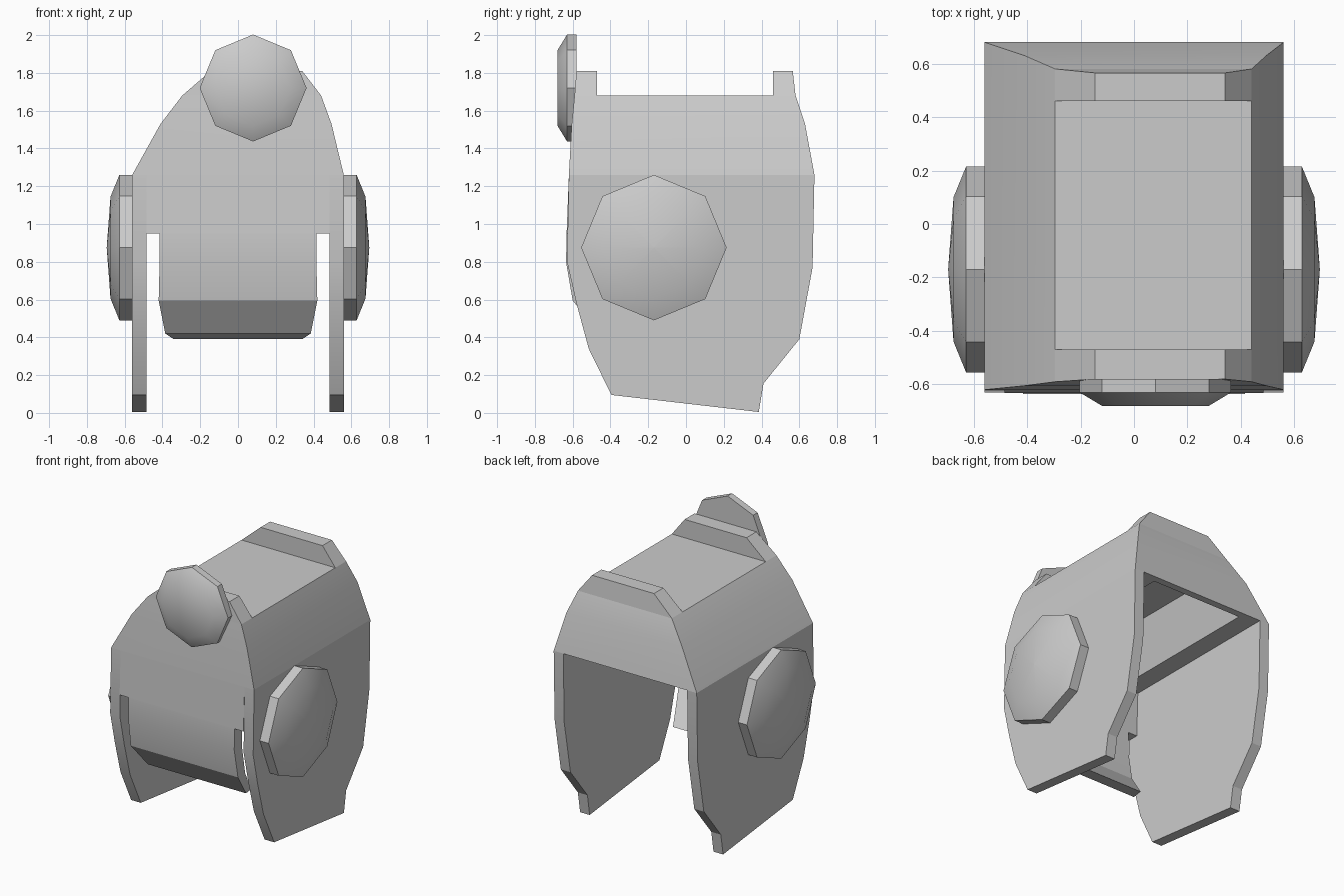
import bpy, bmesh, math
from mathutils import Vector

if "Cube" in bpy.data.objects:
    bpy.data.objects.remove(bpy.data.objects["Cube"], do_unlink=True)

grey = bpy.data.materials.new("plain grey")
grey.use_nodes = True
grey.diffuse_color = (0.6, 0.6, 0.6, 1)
grey.node_tree.nodes["Principled BSDF"].inputs["Base Color"].default_value = (0.6, 0.6, 0.6, 1)


def loft(name, rings, smooth=25):
    """Join equal-length rings of points and cap both ends."""
    bm = bmesh.new()
    loops = [[bm.verts.new(p) for p in ring] for ring in rings]
    n = len(loops[0])
    for a, b in zip(loops, loops[1:]):
        for i in range(n):
            j = (i + 1) % n
            bm.faces.new((a[i], a[j], b[j], b[i]))
    bm.faces.new(loops[0])
    bm.faces.new(loops[-1])
    bmesh.ops.recalc_face_normals(bm, faces=bm.faces)
    mesh = bpy.data.meshes.new(name)
    bm.to_mesh(mesh)
    bm.free()
    mesh.materials.append(grey)
    obj = bpy.data.objects.new(name, mesh)
    bpy.context.collection.objects.link(obj)
    bpy.ops.object.select_all(action='DESELECT')
    obj.select_set(True)
    bpy.context.view_layer.objects.active = obj
    bpy.ops.object.shade_smooth_by_angle(angle=math.radians(smooth))
    return obj


def rect(x0, x1, y0, y1, z):
    return [(x0, y0, z), (x1, y0, z), (x1, y1, z), (x0, y1, z)]


def slab(name, profile, x0, x1):
    return loft(name, [[(x, y, z) for y, z in profile] for x in (x0, x1)])


def disc(name, centre, axis, steps):
    """Octagonal disc: steps are (distance along axis, radius)."""
    axis = Vector(axis)
    side = axis.cross(Vector((0, 0, 1)))
    rings = []
    for d, r in steps:
        rings.append([Vector(centre) + axis * d
                      + side * r * math.sin(k * math.pi / 4)
                      + Vector((0, 0, r * math.cos(k * math.pi / 4))) for k in range(8)])
    return loft(name, rings, 35)


# Hollow, lopsided roof: inner cavity, lower rim, then outer skin
loft("roof_shell", [
    rect(-0.25, 0.30, -0.50, 0.50, 1.58),
    rect(-0.35, 0.36, -0.54, 0.63, 1.26),
    rect(-0.56, 0.56, -0.62, 0.68, 1.26),
    rect(-0.41, 0.495, -0.605, 0.63, 1.53),
    rect(-0.295, 0.44, -0.59, 0.58, 1.68)])

# Raised ridges at the two ends of the roof
for name, low, high in (("front_ridge", (-0.59, -0.47), (-0.58, -0.47)),
                        ("back_ridge", (0.46, 0.58), (0.46, 0.565))):
    loft(name, [rect(-0.295, 0.44, *low, 1.68), rect(-0.145, 0.34, *high, 1.81)])

# Side plates with their octagonal bosses
plate = [(-0.62, 1.26), (-0.63, 0.8), (-0.58, 0.58), (-0.515, 0.34), (-0.395, 0.095),
         (0.385, 0.005), (0.41, 0.155), (0.60, 0.39), (0.67, 0.77), (0.68, 1.26)]
for side, s in (("left", 1), ("right", -1)):
    slab(side + "_side_plate", plate, s * 0.485, s * 0.56)
    disc(side + "_boss", (s * 0.555, -0.17, 0.875), (s, 0, 0),
         [(0, 0.385), (0.073, 0.385), (0.12, 0.27), (0.14, 0.002)])

# Front wall above the two slots
slab("front_wall", [(-0.62, 1.26), (-0.632, 0.95), (-0.55, 0.95), (-0.54, 1.26)], -0.485, 0.485)

# Front panel between the slots, turning inward at the bottom
loft("front_panel", [
    rect(-0.415, 0.415, -0.632, -0.55, 0.95),
    rect(-0.415, 0.415, -0.635, -0.55, 0.80),
    rect(-0.42, 0.42, -0.60, -0.52, 0.595),
    [(-0.385, -0.46, 0.42), (0.385, -0.46, 0.42), (0.34, -0.34, 0.39), (-0.34, -0.34, 0.39)]])

# Round badge high on the front
disc("front_badge", (0.08, -0.58, 1.72), (0, -1, 0),
     [(0, 0.283), (0.05, 0.283), (0.1, 0.2)])
